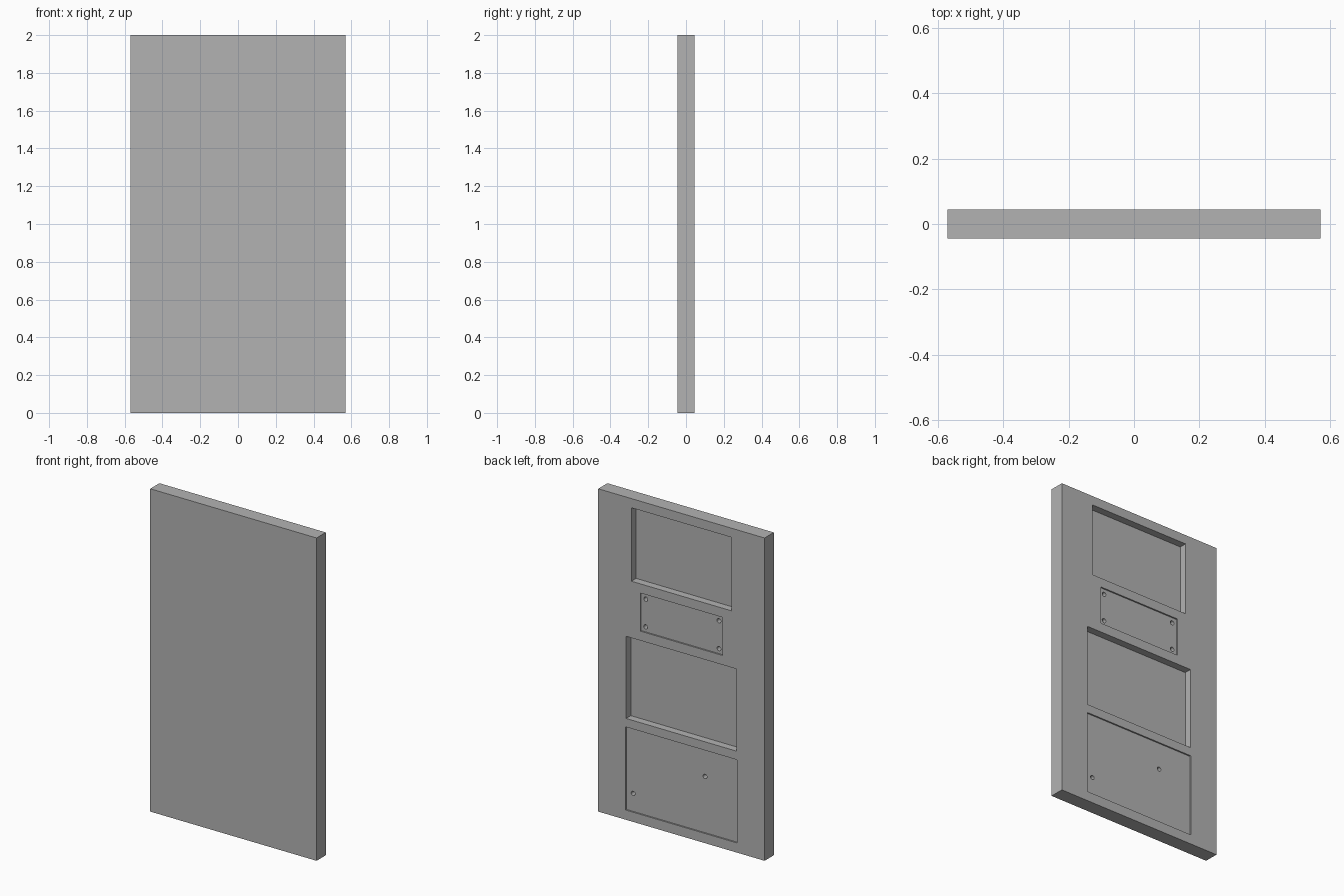
import bpy
import math

cube = bpy.data.objects.get("Cube")
if cube:
    bpy.data.objects.remove(cube, do_unlink=True)

WIDTH, DEPTH, HEIGHT = 1.14, 0.09, 2.0
BACK = DEPTH / 2

grey = bpy.data.materials.new("plain grey")
grey.use_nodes = True
colour = (0.45, 0.45, 0.45, 1)
grey.diffuse_color = colour
grey.node_tree.nodes["Principled BSDF"].inputs["Base Color"].default_value = colour


def box(name, size, location):
    bpy.ops.mesh.primitive_cube_add(size=1, location=location)
    obj = bpy.context.object
    obj.name = name
    obj.scale = size
    bpy.ops.object.transform_apply(location=True, rotation=False, scale=True)
    obj.data.materials.append(grey)
    return obj


def cut(target, cutter):
    """Subtract a cutter from the panel and discard it."""
    cutter.hide_render = True
    mod = target.modifiers.new("cut", 'BOOLEAN')
    mod.operation = 'DIFFERENCE'
    mod.solver = 'EXACT'
    mod.object = cutter
    bpy.context.view_layer.objects.active = target
    bpy.ops.object.modifier_apply(modifier=mod.name)
    bpy.data.objects.remove(cutter, do_unlink=True)


def pocket(target, half_width, bottom, top, depth):
    over = 0.05
    cut(target, box("pocket_cutter",
                    (2 * half_width, depth + over, top - bottom),
                    (0, BACK - depth + (depth + over) / 2, (bottom + top) / 2)))


def hole(target, x, z, depth=0.04, radius=0.0135):
    over = 0.05
    bpy.ops.mesh.primitive_cylinder_add(
        vertices=24, radius=radius, depth=depth + over,
        location=(x, BACK - depth + (depth + over) / 2, z),
        rotation=(math.pi / 2, 0, 0))
    cutter = bpy.context.object
    cutter.data.materials.append(grey)
    cut(target, cutter)


# Main slab
panel = box("panel", (WIDTH, DEPTH, HEIGHT), (0, 0, HEIGHT / 2))

# Deep and shallow recesses in the back, from top to bottom
pocket(panel, 0.343, 1.488, 1.943, 0.046)
pocket(panel, 0.282, 1.195, 1.431, 0.009)
pocket(panel, 0.379, 0.628, 1.137, 0.046)
pocket(panel, 0.382, 0.06, 0.575, 0.009)

# Corner screw holes in the small plate recess
for x in (-0.251, 0.251):
    for z in (1.226, 1.398):
        hole(panel, x, z)

# Two holes in the lower recess
hole(panel, 0.337, 0.171)
hole(panel, -0.155, 0.408)

# Crisp flat faces with smooth hole walls
bpy.ops.object.select_all(action='DESELECT')
panel.select_set(True)
bpy.context.view_layer.objects.active = panel
bpy.ops.object.shade_smooth_by_angle(angle=math.radians(30))
